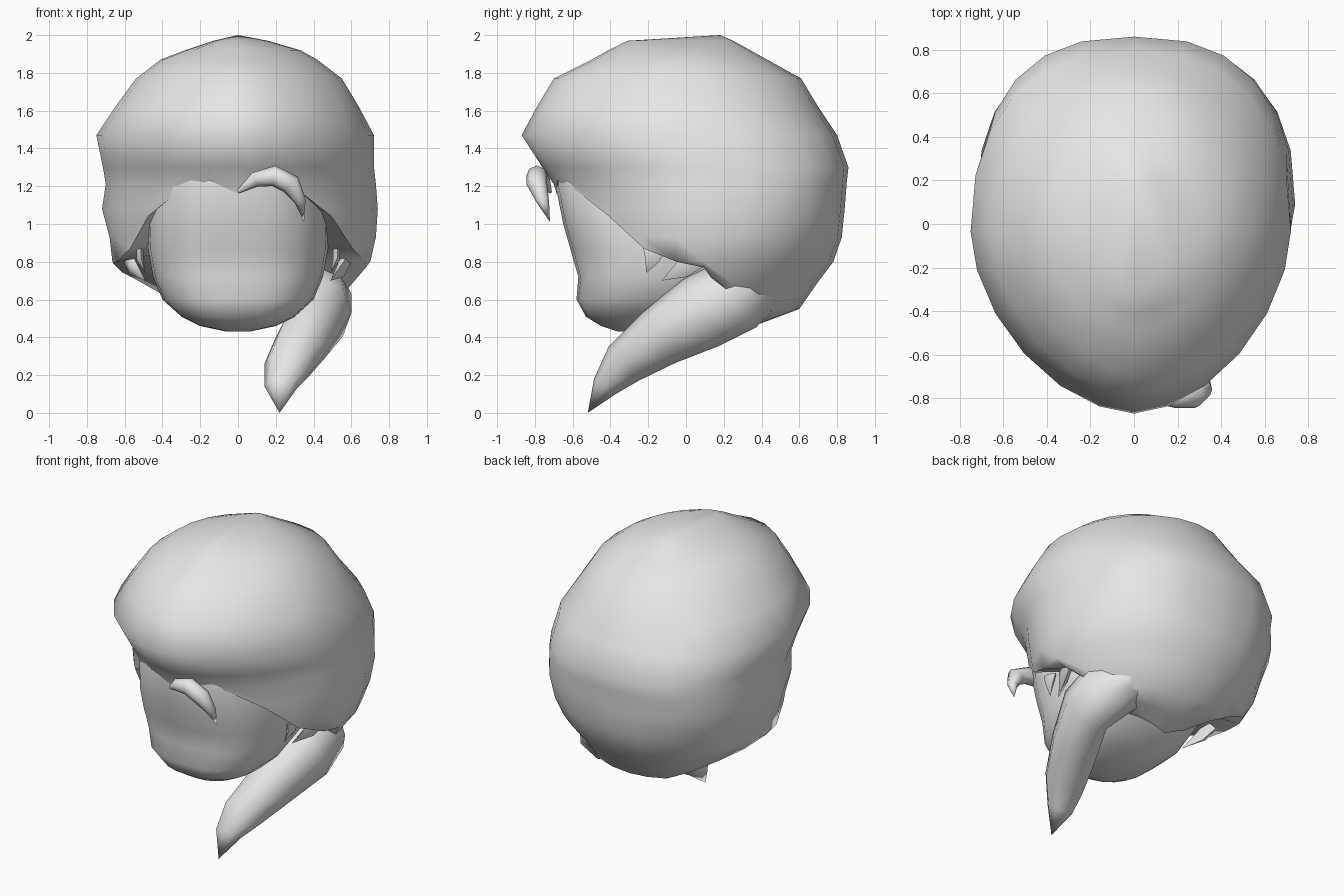
import bpy, bmesh
from math import sin, cos, pi, radians, degrees, copysign
from mathutils import Vector

if "Cube" in bpy.data.objects:
    bpy.data.objects.remove(bpy.data.objects["Cube"])

grey = bpy.data.materials.new("plain_grey")
grey.use_nodes = True
grey.diffuse_color = (0.8, 0.8, 0.8, 1)
grey.node_tree.nodes["Principled BSDF"].inputs["Base Color"].default_value = (0.8, 0.8, 0.8, 1)


def lerp_rows(rows, key):
    """Interpolate rows (key, values...) sorted by rising key."""
    key = min(max(key, rows[0][0]), rows[-1][0])
    for lo, hi in zip(rows, rows[1:]):
        if key <= hi[0]:
            t = (key - lo[0]) / (hi[0] - lo[0])
            return [p + (q - p) * t for p, q in zip(lo[1:], hi[1:])]


def power(v, e):
    """Signed power, used to square off or sharpen round sections."""
    return copysign(abs(v) ** e, v)


def loft(name, rings, cap=False):
    """Skin a list of closed point rings into one smooth object."""
    bm = bmesh.new()
    loops = [[bm.verts.new(p) for p in ring] for ring in rings]
    n = len(rings[0])
    for low, high in zip(loops, loops[1:]):
        for i in range(n):
            j = (i + 1) % n
            bm.faces.new((low[i], low[j], high[j], high[i]))
    if cap:
        bm.faces.new(loops[0])
        bm.faces.new(loops[-1])
    bmesh.ops.remove_doubles(bm, verts=bm.verts, dist=0.0005)
    bmesh.ops.recalc_face_normals(bm, faces=bm.faces)
    mesh = bpy.data.meshes.new(name)
    bm.to_mesh(mesh)
    bm.free()
    mesh.materials.append(grey)
    obj = bpy.data.objects.new(name, mesh)
    bpy.context.collection.objects.link(obj)
    bpy.ops.object.select_all(action="DESELECT")
    obj.select_set(True)
    bpy.context.view_layer.objects.active = obj
    bpy.ops.object.shade_smooth_by_angle(angle=radians(75))


def lock(name, path, side, sides=8):
    """Tapered lock of hair along (x, y, z, side radius, normal radius)."""
    pts = [Vector(p[:3]) for p in path]
    rings = []
    for i, (c, p) in enumerate(zip(pts, path)):
        tangent = (pts[min(i + 1, len(pts) - 1)] - pts[max(i - 1, 0)]).normalized()
        normal = tangent.cross(side).normalized()
        rings.append([c + side * p[3] * cos(2 * pi * k / sides)
                      + normal * p[4] * sin(2 * pi * k / sides) for k in range(sides)])
    loft(name, rings)


# Hair volume: height, front y, back y, left half width, right half width, back roundness
HAIR = [(0.46, -0.2, 0.36, 0.36, 0.28, 1), (0.55, -0.35, 0.6, 0.52, 0.46, 1),
        (0.68, -0.5, 0.69, 0.61, 0.6, 1), (0.8, -0.59, 0.78, 0.7, 0.665, 0.97),
        (0.93, -0.63, 0.825, 0.73, 0.68, 0.9), (1.08, -0.66, 0.84, 0.74, 0.72, 0.82),
        (1.21, -0.7, 0.85, 0.73, 0.7, 0.8), (1.3, -0.76, 0.86, 0.72, 0.715, 0.8),
        (1.47, -0.87, 0.8, 0.72, 0.75, 0.87), (1.62, -0.79, 0.7, 0.64, 0.65, 0.95),
        (1.77, -0.7, 0.61, 0.55, 0.54, 1), (1.87, -0.5, 0.43, 0.42, 0.41, 1),
        (1.92, -0.41, 0.34, 0.33, 0.28, 1), (1.97, -0.31, 0.25, 0.16, 0.13, 1),
        (2.0, 0.18, 0.18, 0, 0, 1)]
# Hair line: degrees from the front (left side positive), height
HAIRLINE = [(-180, 0.48), (-150, 0.52), (-120, 0.7), (-90, 0.79), (-75, 0.8), (-60, 0.87),
            (-45, 1.04), (-30, 1.17), (-15, 1.23), (0, 1.16), (15, 1.23), (30, 1.17),
            (45, 1.04), (60, 0.87), (75, 0.8), (90, 0.77), (105, 0.62), (120, 0.52), (180, 0.48)]


def hair_point(a, z):
    front, back, left, right, squareness = lerp_rows(HAIR, z)
    s, c = sin(a), cos(a)
    e = 1.15 if c > 0 else squareness
    x = (left if s > 0 else right) * power(s, e)
    return Vector((x, (front + back) / 2 - (back - front) / 2 * power(c, e), z))


# Hair shell, trimmed at the hair line, with an underside tucked to the head
angles = [radians(d) for d in range(-180, 180, 15)]
hairline = [lerp_rows(HAIRLINE, degrees(a))[0] for a in angles]
rings = [[hair_point(a, max(row[0], b)) for a, b in zip(angles, hairline)]
         for row in reversed(HAIR)]
rings.append([Vector((p.x * 0.62, 0.1 + (p.y - 0.1) * 0.62, p.z + 0.03 + 0.07 * cos(a)))
              for p, a in zip(rings[-1], angles)])
loft("hair_shell", rings)

# Face: height, front y, back y, half width
FACE = [(0.43, -0.36, -0.2, 0.06), (0.46, -0.45, -0.05, 0.2), (0.51, -0.53, 0.08, 0.3),
        (0.6, -0.58, 0.2, 0.4), (0.72, -0.57, 0.32, 0.45), (0.86, -0.61, 0.38, 0.475),
        (1.0, -0.65, 0.4, 0.48), (1.2, -0.69, 0.4, 0.45), (1.32, -0.68, 0.38, 0.4)]
loft("face", [[(h * power(sin(k * pi / 12), 0.8),
                (f + b) / 2 - (b - f) / 2 * power(cos(k * pi / 12), 0.8), z)
               for k in range(24)] for z, f, b, h in FACE], cap=True)

# Long lock sweeping forward from the nape
X, Y = Vector((1, 0, 0)), Vector((0, 1, 0))
lock("long_side_lock", [(0.3, 0.45, 0.72, 0.12, 0.13), (0.4, 0.28, 0.63, 0.2, 0.2),
                        (0.45, 0.08, 0.53, 0.15, 0.2), (0.36, -0.14, 0.4, 0.16, 0.16),
                        (0.28, -0.33, 0.26, 0.14, 0.12), (0.23, -0.43, 0.14, 0.09, 0.07),
                        (0.22, -0.52, 0, 0, 0)], X)

# Curled lock on the forehead
lock("forehead_curl", [(0, -0.72, 1.17, 0.01, 0.01), (0.09, -0.77, 1.235, 0.05, 0.04),
                       (0.19, -0.79, 1.255, 0.055, 0.055), (0.28, -0.79, 1.21, 0.055, 0.055),
                       (0.33, -0.76, 1.12, 0.035, 0.03), (0.35, -0.72, 1.01, 0, 0)], Y)

# Small wisps beside the ears
for word, s in (("left", 1), ("right", -1)):
    lock(word + "_front_wisp", [(s * 0.52, -0.17, 0.86, 0.02, 0.06),
                                (s * 0.52, -0.18, 0.81, 0.02, 0.04),
                                (s * 0.49, -0.21, 0.74, 0, 0)], X, 5)
    lock(word + "_ear_wisp", [(s * 0.58, 0.06, 0.82, 0.03, 0.06),
                              (s * 0.55, -0.02, 0.76, 0.03, 0.05),
                              (s * 0.49, -0.13, 0.7, 0, 0)], X, 5)
